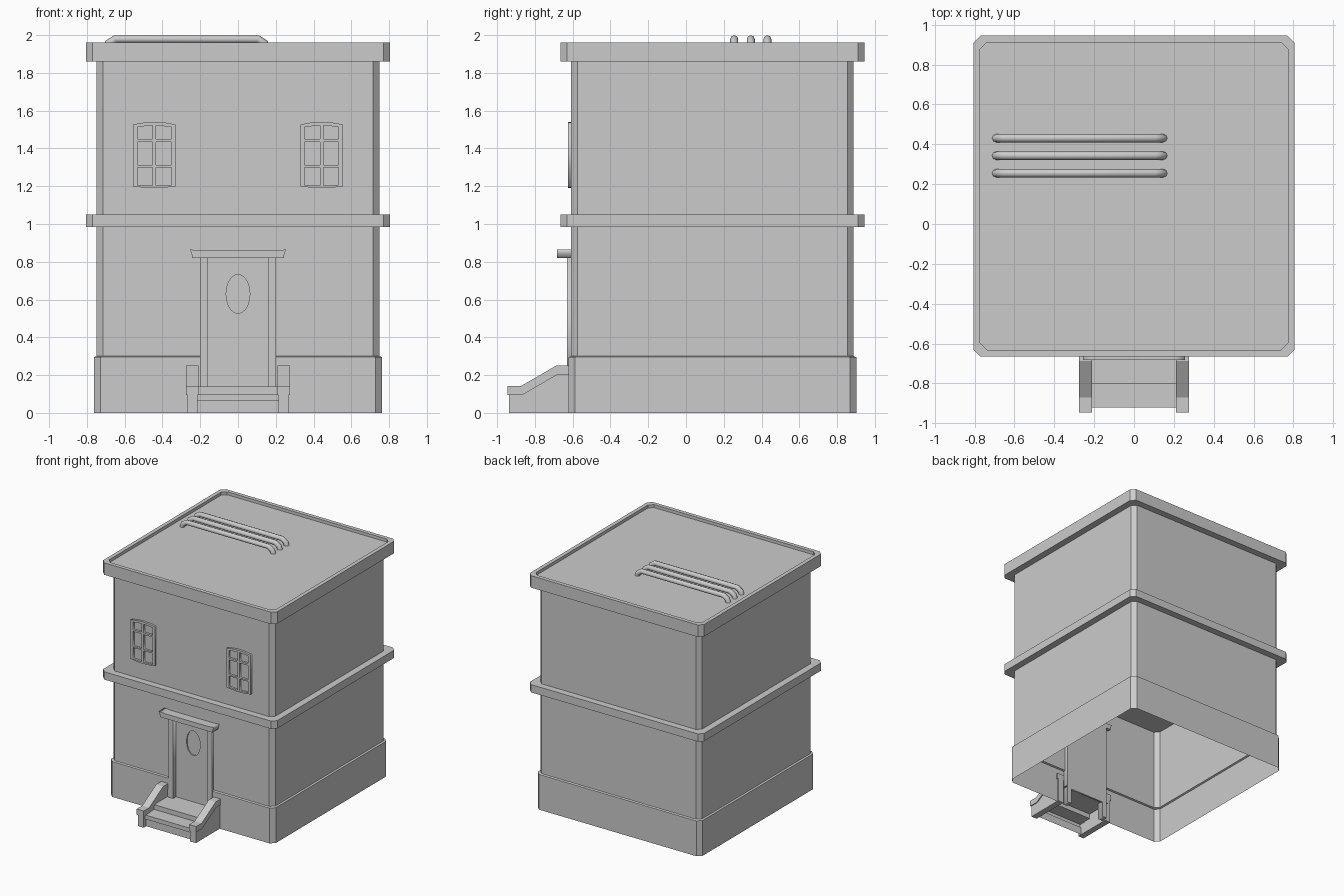
import bpy, bmesh
from math import sin, cos, pi, radians

if "Cube" in bpy.data.objects:
    bpy.data.objects.remove(bpy.data.objects["Cube"])

CY = 0.14        # depth centre of the main block


def finish(name, bm, normals=True):
    if normals:
        bmesh.ops.recalc_face_normals(bm, faces=bm.faces)
    me = bpy.data.meshes.new(name)
    bm.to_mesh(me)
    bm.free()
    ob = bpy.data.objects.new(name, me)
    bpy.context.collection.objects.link(ob)
    return ob


def stack(rings, cap_bottom=False, cap_top=False):
    """Loft of square rings with cut corners: (half width, z)."""
    bm = bmesh.new()
    loops = []
    for h, z in rings:
        k = h - 0.034
        pts = [(-k, -h), (k, -h), (h, -k), (h, k), (k, h), (-k, h), (-h, k), (-h, -k)]
        loops.append([bm.verts.new((x, y + CY, z)) for x, y in pts])
    for a, b in zip(loops, loops[1:]):
        for i in range(8):
            j = (i + 1) % 8
            bm.faces.new((a[i], a[j], b[j], b[i]))
    if cap_bottom:
        bm.faces.new(loops[0][::-1])
    if cap_top:
        bm.faces.new(loops[-1])
    return bm


def side_profile(name, pts, x0, x1, closed=True):
    """Profile in (y, z) pulled across x."""
    bm = bmesh.new()
    a = [bm.verts.new((x0, y, z)) for y, z in pts]
    b = [bm.verts.new((x1, y, z)) for y, z in pts]
    n = len(pts)
    for i in range(n if closed else n - 1):
        j = (i + 1) % n
        bm.faces.new((a[i], b[i], b[j], a[j]))
    if closed:
        bm.faces.new(a)
        bm.faces.new(b[::-1])
    return finish(name, bm, closed)


def to_mesh(name, cu, loc=(0, 0, 0), rot=(0, 0, 0)):
    ob = bpy.data.objects.new(name, cu)
    bpy.context.collection.objects.link(ob)
    ob.location, ob.rotation_euler = loc, rot
    bpy.ops.object.select_all(action='DESELECT')
    ob.select_set(True)
    bpy.context.view_layer.objects.active = ob
    bpy.ops.object.convert(target='MESH')
    return ob


def add_poly(cu, pts, cyclic=True):
    sp = cu.splines.new('POLY')
    sp.points.add(len(pts) - 1)
    for p, c in zip(sp.points, pts):
        p.co = (*c, 1)
    sp.use_cyclic_u = cyclic


def plate(name, loops, y0, y1):
    """Front-facing plate from (x, z) outlines; inner outlines are holes."""
    cu = bpy.data.curves.new(name, 'CURVE')
    cu.dimensions, cu.fill_mode = '2D', 'BOTH'
    cu.extrude = (y1 - y0) / 2
    for loop in loops:
        add_poly(cu, [(x, z, 0) for x, z in loop])
    return to_mesh(name, cu, (0, (y0 + y1) / 2, 0), (radians(90), 0, 0))


def rect(x0, x1, z0, z1):
    return [(x0, z0), (x1, z0), (x1, z1), (x0, z1)]


# plinth and ground floor walls, with the doorway cut out
bm = stack([(0.762, 0), (0.762, 0.295), (0.748, 0.30), (0.748, 0.985)])
for co, no in (((-0.17, 0, 0), (1, 0, 0)), ((0.17, 0, 0), (1, 0, 0)), ((0, 0, 0.82), (0, 0, 1))):
    bmesh.ops.bisect_plane(bm, geom=bm.verts[:] + bm.edges[:] + bm.faces[:],
                           plane_co=co, plane_no=no)
hole = []
for f in bm.faces:
    c = f.calc_center_median()
    if c.y < -0.55 and abs(c.x) < 0.16 and c.z < 0.82:
        hole.append(f)
bmesh.ops.delete(bm, geom=hole, context='FACES')
finish("ground_floor_walls", bm)

# belt course, upper walls, cornice with sunken roof
finish("belt_course", stack([(0.805, 0.985), (0.805, 1.05)], True, True))
finish("upper_walls", stack([(0.748, 1.05), (0.748, 1.86)]))
finish("cornice_and_roof", stack([(0.805, 1.86), (0.805, 1.96), (0.772, 1.96), (0.772, 1.935)], True, True))

# roof pipes
for i in range(3):
    y = 0.255 + 0.088 * i
    cu = bpy.data.curves.new("roof_pipe", 'CURVE')
    cu.dimensions = '3D'
    cu.bevel_depth, cu.bevel_resolution, cu.use_fill_caps = 0.021, 2, True
    add_poly(cu, [(-0.695, y, 1.92), (-0.685, y, 1.957), (-0.65, y, 1.979),
                  (0.105, y, 1.979), (0.14, y, 1.957), (0.15, y, 1.92)], False)
    to_mesh("roof_pipe", cu)

# door with oval recess
oval = [(0.063 * cos(2 * pi * i / 20), 0.63 + 0.103 * sin(2 * pi * i / 20)) for i in range(20)]
plate("door", [rect(-0.175, 0.175, 0.13, 0.82), oval], -0.59, -0.575)
plate("door_oval_pane", [oval], -0.58, -0.575)

# door surround
for s in (-1, 1):
    plate("door_pilaster", [rect(min(s * 0.16, s * 0.2), max(s * 0.16, s * 0.2), 0, 0.825)], -0.63, -0.575)
plate("door_lintel", [[(-0.242, 0.82), (0.242, 0.82), (0.246, 0.845), (0.255, 0.865), (0.2, 0.86),
                       (-0.2, 0.86), (-0.255, 0.865), (-0.246, 0.845)]], -0.683, -0.575)

# windows: bowed frame with six panes
for cx in (-0.443, 0.443):
    def bow(w, z, d):
        return [(cx + w * t, z + d * (1 - t * t)) for t in (-1, -0.5, 0, 0.5, 1)]
    loops = [bow(0.113, 1.2, -0.01) + bow(0.113, 1.527, 0.013)[::-1]]
    for s in (-1, 1):
        xa, xb = cx + s * 0.01, cx + s * 0.09
        x0, x1 = min(xa, xb), max(xa, xb)
        low, high = [1.203, 1.207], [1.522, 1.514]
        if s < 0:
            low.reverse()
            high.reverse()
        loops += [[(x0, low[0]), (x1, low[1]), (x1, 1.3), (x0, 1.3)],
                  rect(x0, x1, 1.312, 1.435),
                  [(x0, 1.45), (x1, 1.45), (x1, high[1]), (x0, high[0])]]
    plate("window_frame", loops, -0.626, -0.605)

# steps
side_profile("front_steps", [(-0.905, 0), (-0.905, 0.065), (-0.92, 0.065), (-0.92, 0.10), (-0.80, 0.10),
                             (-0.80, 0.14), (-0.575, 0.14)], -0.215, 0.215, False)

# stair cheeks with caps
for s in (-1, 1):
    side_profile("stair_cheek", [(-0.938, 0), (-0.938, 0.11), (-0.868, 0.11), (-0.685, 0.215),
                                 (-0.61, 0.215), (-0.61, 0)], s * 0.215, s * 0.267)
    side_profile("stair_cheek_cap", [(-0.945, 0.095), (-0.945, 0.143), (-0.872, 0.143), (-0.688, 0.25),
                                     (-0.61, 0.25), (-0.61, 0.202), (-0.682, 0.202), (-0.866, 0.095)],
                 s * 0.21, s * 0.275)
